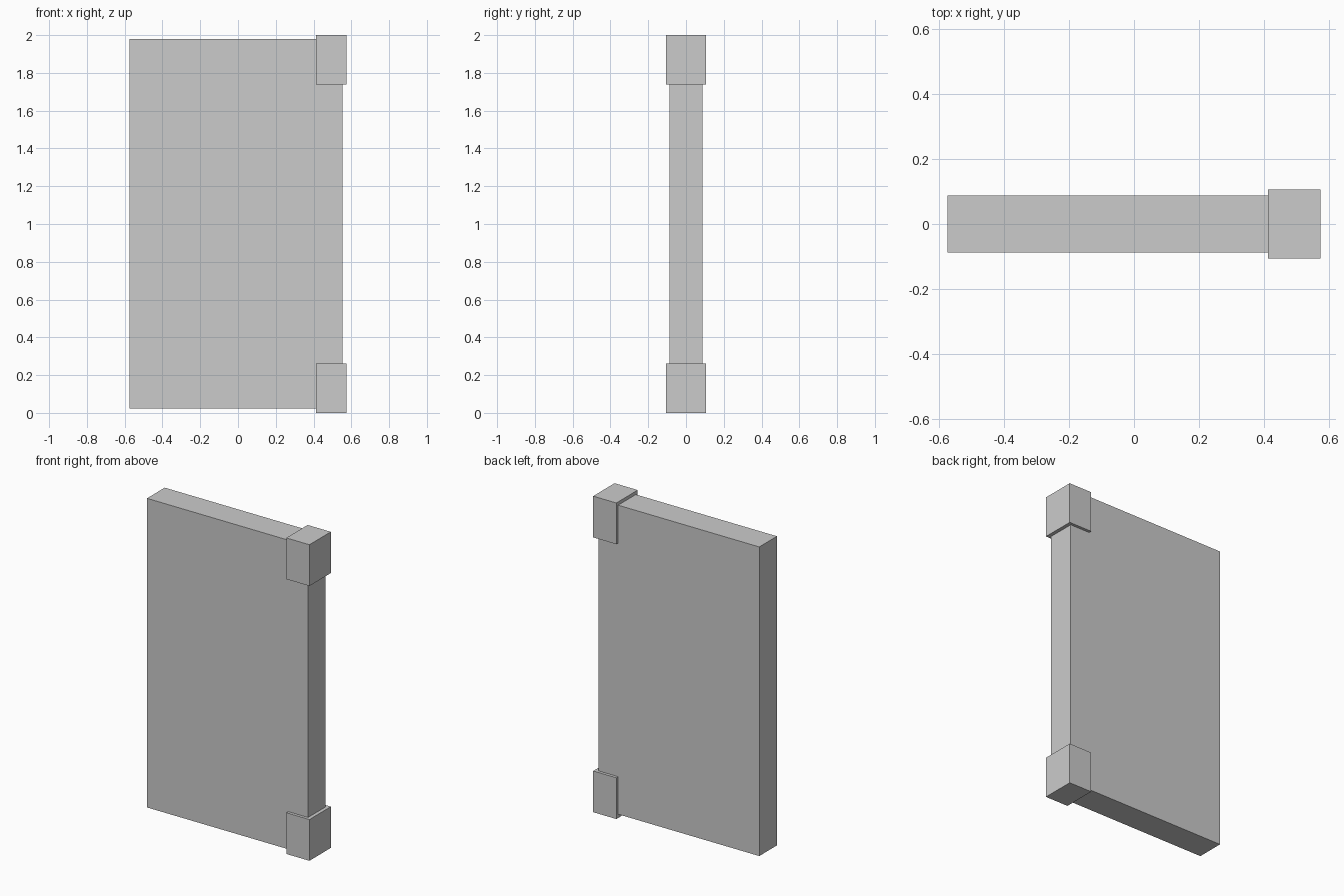
import bpy

if "Cube" in bpy.data.objects:
    bpy.data.objects.remove(bpy.data.objects["Cube"])


def box(name, lo, hi):
    """Axis-aligned box between two corners."""
    centre = [(a + b) / 2 for a, b in zip(lo, hi)]
    size = [b - a for a, b in zip(lo, hi)]
    bpy.ops.mesh.primitive_cube_add(size=1, location=centre)
    ob = bpy.context.object
    ob.name = name
    ob.scale = size
    bpy.ops.object.transform_apply(location=False, rotation=False, scale=True)
    return ob


# Main slab
box("door_panel", (-0.575, -0.0885, 0.023), (0.552, 0.0885, 1.979))

# Corner blocks wrapping the right-hand edge, bottom and top
cap_h = 0.261
for label, z in (("bottom", 0.0), ("top", 2.0 - cap_h)):
    box(label + "_corner_block", (0.413, -0.107, z), (0.575, 0.107, z + cap_h))
